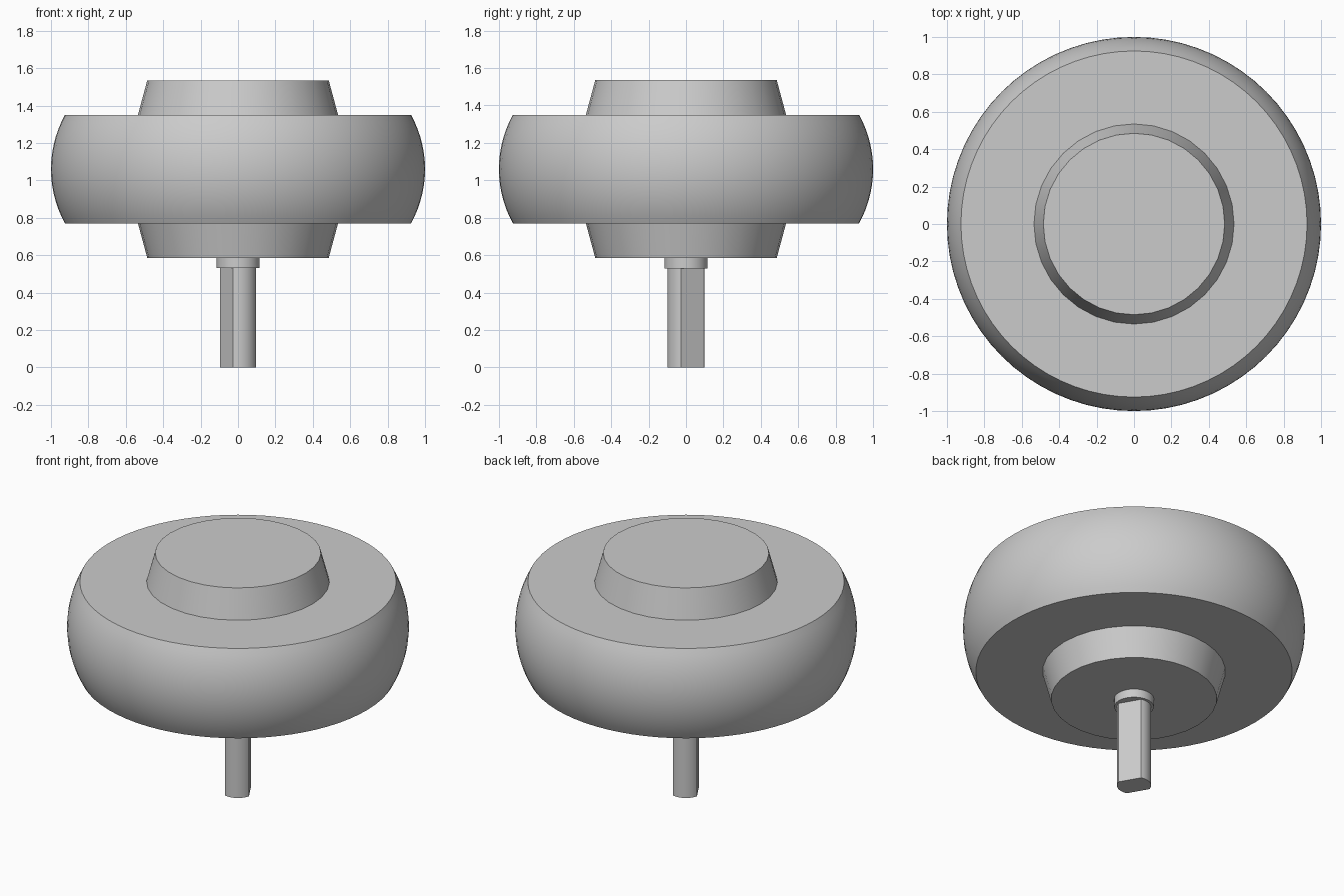
import bpy
import bmesh
from math import sin, cos, pi, radians, asin

old = bpy.data.objects.get("Cube")
if old:
    bpy.data.objects.remove(old, do_unlink=True)

grey = bpy.data.materials.new("plain grey")
grey.use_nodes = True
colour = (0.6, 0.6, 0.6, 1)
grey.diffuse_color = colour
grey.node_tree.nodes["Principled BSDF"].inputs["Base Color"].default_value = colour


def finish(name, bm, angle=30):
    """Turn a bmesh into a shaded object."""
    bmesh.ops.recalc_face_normals(bm, faces=bm.faces)
    mesh = bpy.data.meshes.new(name)
    bm.to_mesh(mesh)
    bm.free()
    mesh.materials.append(grey)
    obj = bpy.data.objects.new(name, mesh)
    bpy.context.collection.objects.link(obj)
    bpy.ops.object.select_all(action="DESELECT")
    obj.select_set(True)
    bpy.context.view_layer.objects.active = obj
    bpy.ops.object.shade_smooth_by_angle(angle=radians(angle))
    return obj


def loft(name, rings):
    """Skin a stack of rings and cap both ends."""
    bm = bmesh.new()
    loops = [[bm.verts.new(p) for p in ring] for ring in rings]
    n = len(loops[0])
    for low, high in zip(loops, loops[1:]):
        for i in range(n):
            j = (i + 1) % n
            bm.faces.new((low[i], low[j], high[j], high[i]))
    bm.faces.new(loops[0][::-1])
    bm.faces.new(loops[-1])
    return finish(name, bm)


def lathe(name, profile, sides):
    """Revolve (radius, height) points about the vertical axis."""
    turn = [2 * pi * i / sides for i in range(sides)]
    return loft(name, [[(r * cos(a), r * sin(a), z) for a in turn] for r, z in profile])


# Wheel tyre with a bulging tread
MID, HALF, BULGE = 1.06, 0.29, 0.6
reach = asin(HALF / BULGE)
steps = 14
arc = [reach * (2 * i / steps - 1) for i in range(steps + 1)]
lathe("tyre", [(1 - BULGE + BULGE * cos(a), MID + BULGE * sin(a)) for a in arc], 72)

# Tapered hubs, mirrored above and below the tyre
for name, side in (("lower_hub", -1), ("upper_hub", 1)):
    lathe(name, [(0.535, MID + side * HALF), (0.485, MID + side * 0.475)], 32)

# Round collar under the lower hub
lathe("shaft_collar", [(0.116, 0.53), (0.116, 0.59)], 32)

# Shaft with two opposite flats, turned to match the flats' direction
FLAT_TURN, R = radians(30), 0.1
outline = []
for half in (0, pi):
    for i in range(13):
        a = FLAT_TURN + half + radians(45 + 90 * i / 12)
        outline.append((R * cos(a), R * sin(a)))
loft("drive_shaft", [[(x, y, z) for x, y in outline] for z in (0, 0.535)])
